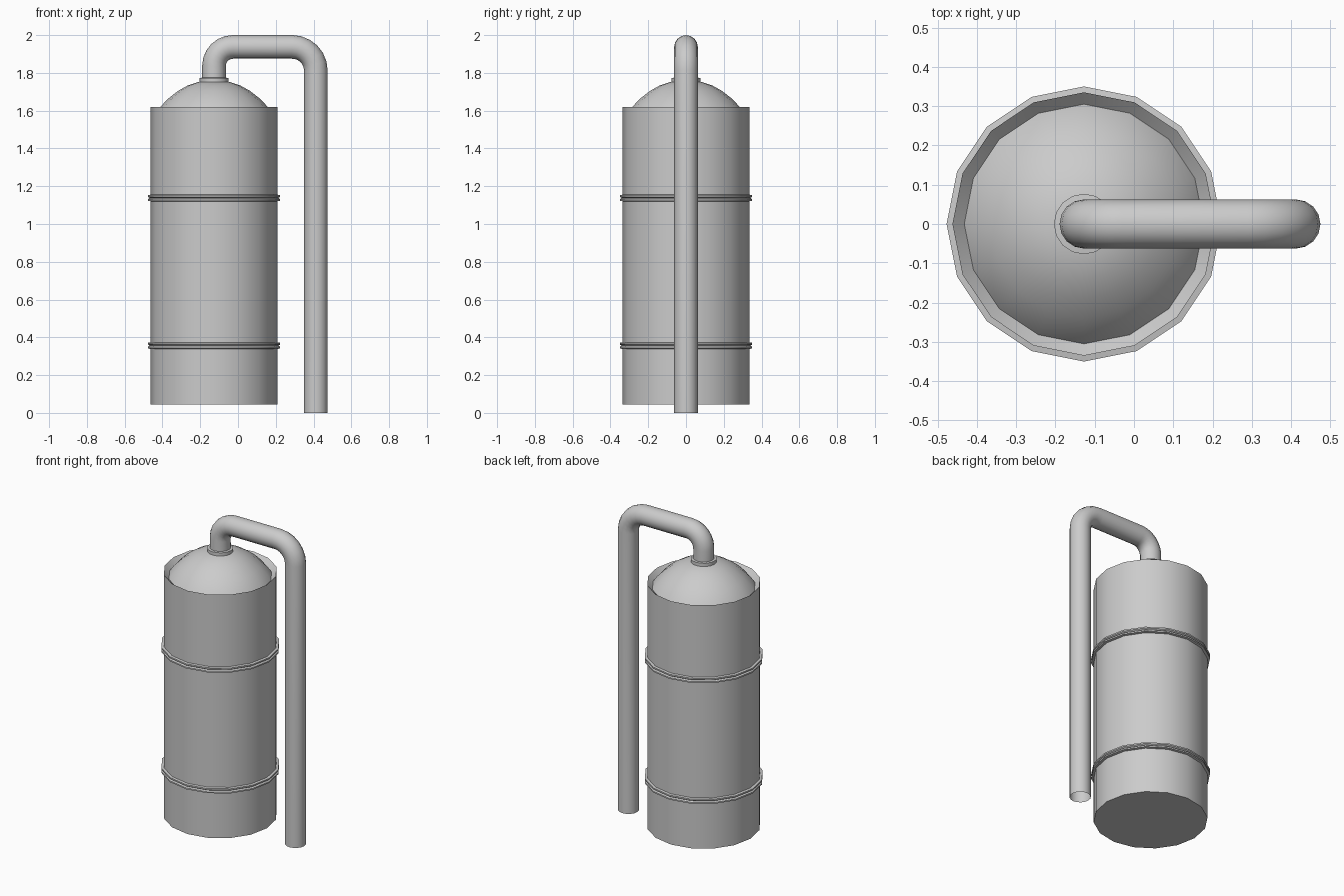
import bpy, bmesh
from math import sin, cos, pi, radians
from mathutils import Vector

if "Cube" in bpy.data.objects:
    bpy.data.objects.remove(bpy.data.objects["Cube"])

TANK_X, DROP_X = -0.127, 0.412
TOP_Z, PIPE_R = 1.9375, 0.0625


def skin(name, rings, closed_start=False, closed_end=False, sharp=30):
    """Join equal-length rings of points into a surface."""
    bm = bmesh.new()
    loops = [[bm.verts.new(p) for p in ring] for ring in rings]
    n = len(loops[0])
    for a, b in zip(loops, loops[1:]):
        for i in range(n):
            j = (i + 1) % n
            bm.faces.new((a[i], a[j], b[j], b[i]))
    if closed_start:
        bm.faces.new(loops[0][::-1])
    if closed_end:
        bm.faces.new(loops[-1])
    mesh = bpy.data.meshes.new(name)
    bm.to_mesh(mesh)
    bm.free()
    ob = bpy.data.objects.new(name, mesh)
    bpy.context.collection.objects.link(ob)
    bpy.ops.object.select_all(action='DESELECT')
    ob.select_set(True)
    bpy.context.view_layer.objects.active = ob
    bpy.ops.object.shade_smooth_by_angle(angle=radians(sharp))
    return ob


def lathe(name, profile, **kw):
    """Turn an (r, z) profile around the tank axis with 16 sides."""
    rings = [[(TANK_X + r * cos(i * pi / 8), r * sin(i * pi / 8), z)
              for i in range(16)] for r, z in profile]
    return skin(name, rings, **kw)


# Tank body with its sunken rim
lathe("tank_body", [(0.335, 0.045), (0.335, 1.62), (0.305, 1.59)],
      closed_start=True)

# Domed lid
lathe("tank_dome", [(0.305, 1.59), (0.283, 1.622), (0.24, 1.666), (0.19, 1.705),
                    (0.14, 1.733), (0.09, 1.75), (0.04, 1.757)],
      closed_end=True)

# Double-ridged hoops
for label, z in (("lower", 0.356), ("upper", 1.138)):
    lathe(label + "_hoop",
          [(0.333, z - 0.018), (0.35, z - 0.015), (0.35, z - 0.006), (0.341, z),
           (0.35, z + 0.006), (0.35, z + 0.015), (0.333, z + 0.018)])

# Collar where the pipe leaves the dome
lathe("pipe_collar", [(0.077, 1.745), (0.077, 1.773), (0.06, 1.775)])

# Pipe: up from the dome, across, and down to the ground
path = [(TANK_X, 1.75)]
bends = [(TANK_X + 0.1, TOP_Z - 0.1, 0.1, pi), (DROP_X - 0.125, TOP_Z - 0.125, 0.125, pi / 2)]
for cx, cz, r, start in bends:
    for k in range(7):
        a = start - k * pi / 12
        path.append((cx + r * cos(a), cz + r * sin(a)))
path.append((DROP_X, 0))
pts = [Vector(p) for p in path]

rings = []
for i, p in enumerate(pts):
    d_in = (p - pts[i - 1]).normalized() if i else (pts[1] - p).normalized()
    d_out = (pts[i + 1] - p).normalized() if i < len(pts) - 1 else d_in
    t = (d_in + d_out).normalized()
    side = Vector((-t.y, t.x))
    rings.append([(p.x + side.x * PIPE_R * cos(a), -PIPE_R * sin(a),
                   p.y + side.y * PIPE_R * cos(a))
                  for a in (-j * pi / 8 for j in range(16))])
pipe = skin("outlet_pipe", rings, sharp=40)

# Make the pipe face outward
bm = bmesh.new()
bm.from_mesh(pipe.data)
f = min(bm.faces, key=lambda f: f.calc_center_median().y)
if f.normal.y > 0:
    bmesh.ops.reverse_faces(bm, faces=bm.faces)
bm.to_mesh(pipe.data)
bm.free()
